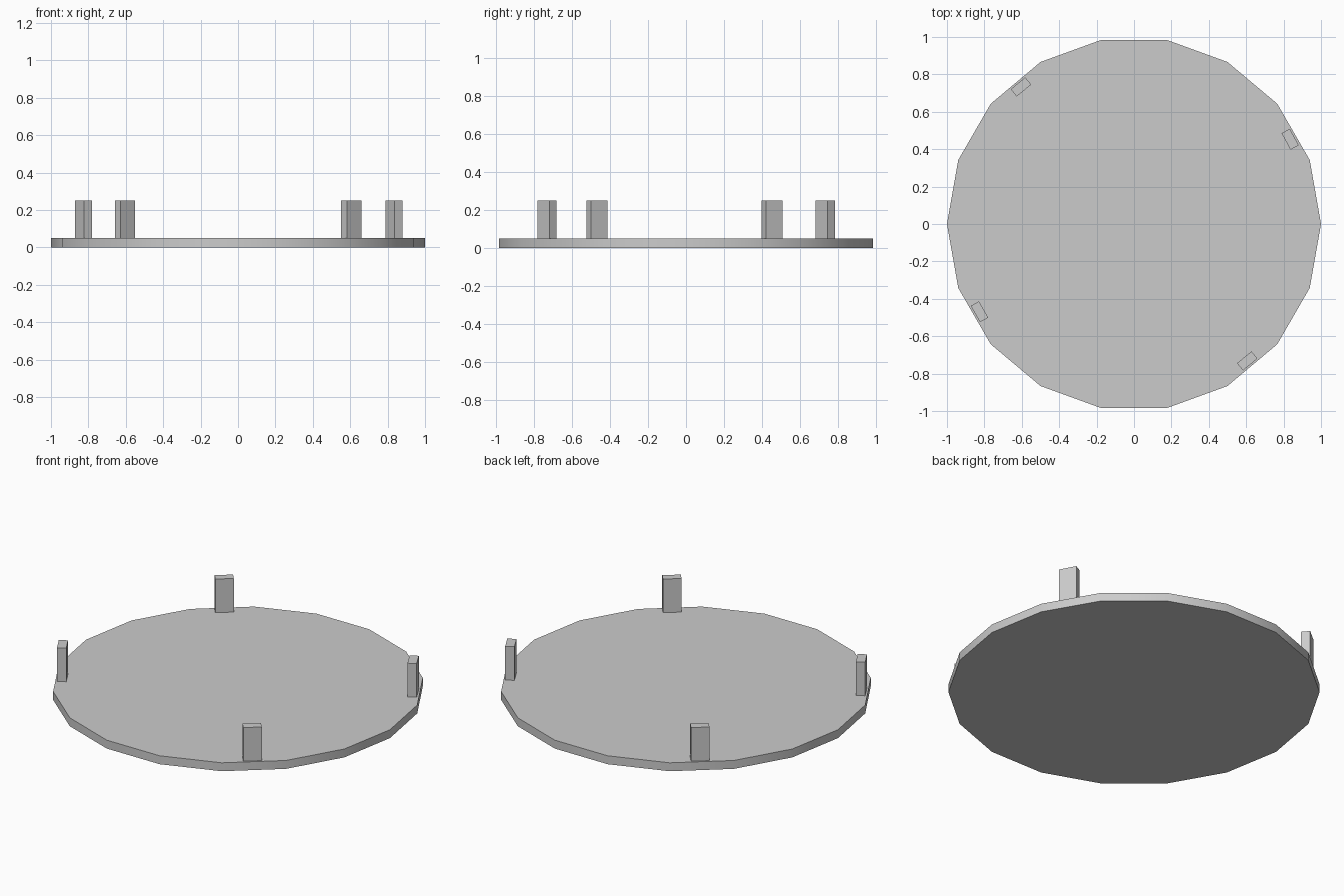
import bpy
from math import radians, cos, sin

if "Cube" in bpy.data.objects:
    bpy.data.objects.remove(bpy.data.objects["Cube"])

# Round base plate with 18 sides, a corner pointing along +x
bpy.ops.mesh.primitive_cylinder_add(vertices=18, radius=1, depth=0.05,
                                    location=(0, 0, 0.025),
                                    rotation=(0, 0, radians(90)))
plate = bpy.context.object
plate.name = "base_plate"
bpy.ops.object.transform_apply(location=False, rotation=True, scale=True)
bpy.ops.object.shade_smooth_by_angle(angle=radians(30))


def add_post(name, angle):
    """Small upright block near the rim, thin side facing outward."""
    a = radians(angle)
    bpy.ops.mesh.primitive_cube_add(size=1,
                                    location=(0.95 * cos(a), 0.95 * sin(a), 0.15),
                                    rotation=(0, 0, a))
    post = bpy.context.object
    post.name = name
    post.scale = (0.05, 0.1, 0.2)
    bpy.ops.object.transform_apply(location=False, rotation=True, scale=True)


# Four rim posts
for name, angle in (("right_post", 28.5), ("back_post", 129.5),
                    ("left_post", 209.6), ("front_post", 309.6)):
    add_post(name, angle)
